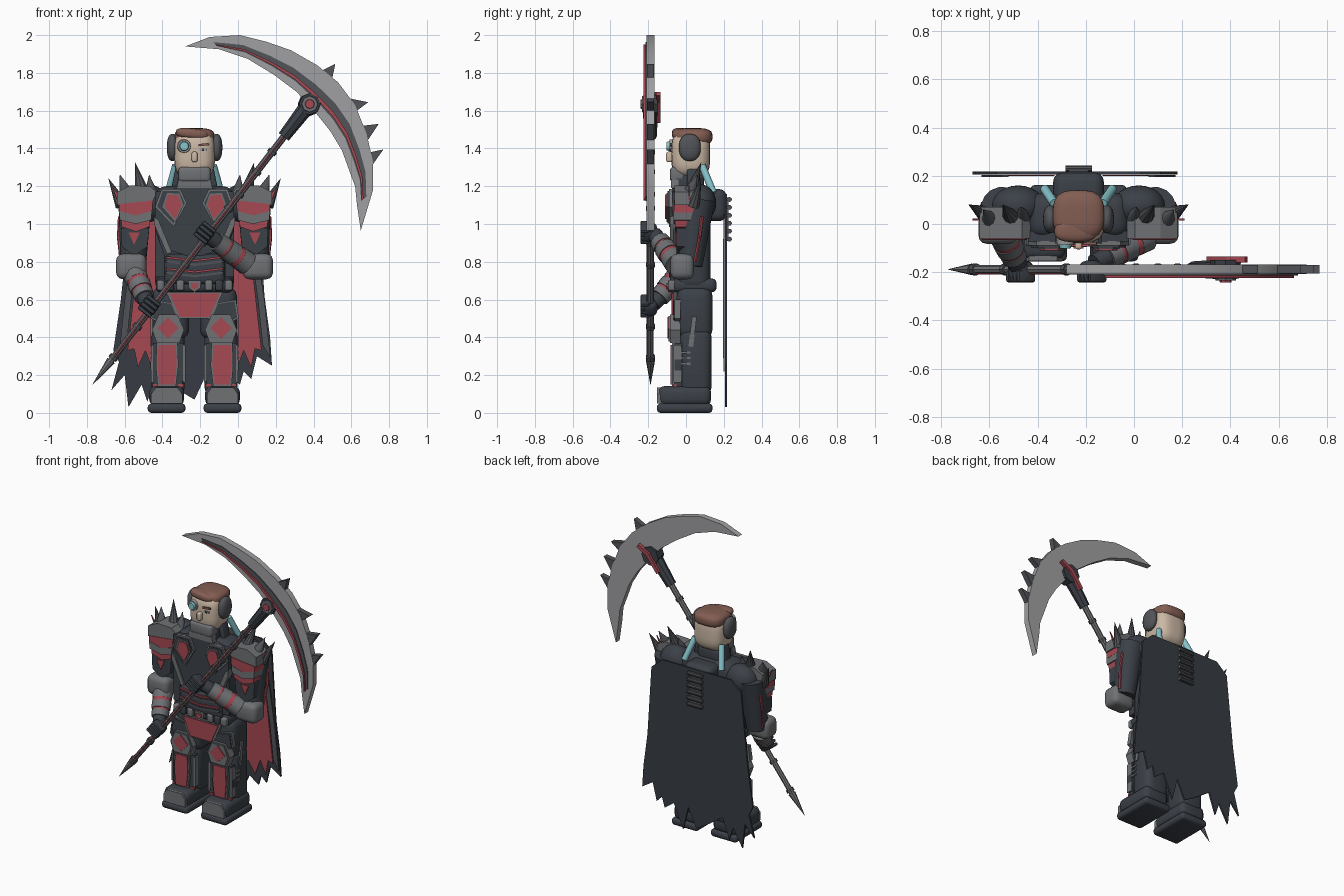
import bpy, bmesh, math
from mathutils import Vector, Matrix

def mat(name, c):
    m = bpy.data.materials.new(name)
    m.diffuse_color = (*c, 1)
    return m

CHAR = mat("charcoal", (0.044, 0.052, 0.064))
CAPE = mat("cape_black", (0.038, 0.045, 0.056))
DARK = mat("spike_grey", (0.085, 0.088, 0.098))
GREY = mat("plate_grey", (0.16, 0.165, 0.175))
STEEL = mat("blade_steel", (0.35, 0.35, 0.36))
RED = mat("crimson", (0.38, 0.065, 0.085))
SKIN = mat("skin", (0.60, 0.48, 0.375))
HAIR = mat("hair_brown", (0.225, 0.11, 0.085))
CYAN = mat("cyan", (0.24, 0.55, 0.60))
origin_x = -0.23          # body centre; set to 0 for the weapon

def finish(name, bm, m, angle=35):
    bmesh.ops.recalc_face_normals(bm, faces=bm.faces[:])
    me = bpy.data.meshes.new(name)
    bm.to_mesh(me)
    bm.free()
    me.materials.append(m)
    for p in me.polygons:
        p.use_smooth = True
    me.set_sharp_from_angle(angle=math.radians(angle))
    o = bpy.data.objects.new(name, me)
    o.location.x = origin_x
    bpy.context.collection.objects.link(o)
    return o

def box(name, c, size, m, bevel=0.0, seg=3, roll=0.0, pitch=0.0):
    bm = bmesh.new()
    bmesh.ops.create_cube(bm, size=1)
    bmesh.ops.scale(bm, vec=size, verts=bm.verts[:])
    if bevel:
        bmesh.ops.bevel(bm, geom=bm.edges[:], offset=bevel, segments=seg, profile=0.5, affect='EDGES')
    bm.transform(Matrix.Translation(c) @ Matrix.Rotation(roll, 4, 'Y') @ Matrix.Rotation(pitch, 4, 'X'))
    return finish(name, bm, m)

def ball(name, c, r, m, p=2.0, roll=0.0):
    """Ellipsoid; a power above 2 makes it boxier."""
    bm = bmesh.new()
    bmesh.ops.create_uvsphere(bm, u_segments=24, v_segments=16, radius=1)
    for v in bm.verts:
        v.co /= sum(abs(k) ** p for k in v.co) ** (1 / p)
    bm.transform(Matrix.Translation(c) @ Matrix.Rotation(roll, 4, 'Y') @ Matrix.Diagonal((*r, 1)))
    return finish(name, bm, m)

def rod(name, a, b, r0, r1, m, sides=12):
    a, b = Vector(a), Vector(b)
    bm = bmesh.new()
    bmesh.ops.create_cone(bm, cap_ends=True, segments=sides, radius1=r0, radius2=r1, depth=(b - a).length)
    bm.transform(Matrix.Translation((a + b) / 2) @ (b - a).to_track_quat('Z', 'Y').to_matrix().to_4x4())
    return finish(name, bm, m)

def plate(name, pts, y0, y1, m):
    """Outline in x,z given thickness along y."""
    bm = bmesh.new()
    f = bm.faces.new([bm.verts.new((x, y0, z)) for x, z in pts])
    g = bmesh.ops.extrude_face_region(bm, geom=[f])
    bmesh.ops.translate(bm, vec=(0, y1 - y0, 0), verts=[v for v in g['geom'] if isinstance(v, bmesh.types.BMVert)])
    return finish(name, bm, m, 20)

def shrink(pts, k):
    cx, cz = sum(p[0] for p in pts) / len(pts), sum(p[1] for p in pts) / len(pts)
    return [(cx + (x - cx) * k, cz + (z - cz) * k) for x, z in pts]

def panel(name, pts, y, th, outer, inner, k=0.75):
    plate(name + "_trim", pts, y, y - th, outer)
    plate(name + "_inlay", shrink(pts, k), y - th + 0.002, y - th - 0.007, inner)

def flip(s, pts):
    return [(s * x, z) for x, z in pts]

# ---- head ----
ball("head", (0, 0.025, 1.37), (0.108, 0.103, 0.125), SKIN, 3.6)
ball("hair", (0, 0.038, 1.462), (0.106, 0.102, 0.046), HAIR, 3.2)
ball("hair_fringe", (-0.012, -0.03, 1.478), (0.088, 0.045, 0.028), HAIR, 2.8, 0.1)
box("nose", (0, -0.085, 1.355), (0.03, 0.04, 0.055), SKIN, 0.01)
box("brow", (0.048, -0.08, 1.420), (0.055, 0.012, 0.012), HAIR, roll=-0.1)
box("eye", (0.045, -0.078, 1.393), (0.038, 0.008, 0.012), STEEL)
box("pupil", (0.045, -0.082, 1.393), (0.012, 0.006, 0.012), CHAR)
rod("eyepiece_ring", (-0.055, -0.05, 1.412), (-0.055, -0.088, 1.412), 0.038, 0.034, STEEL, 16)
rod("eyepiece_lens", (-0.055, -0.08, 1.412), (-0.055, -0.102, 1.412), 0.028, 0.022, CYAN, 16)
box("chin_guard", (0, -0.045, 1.262), (0.17, 0.08, 0.08), GREY, 0.018)
box("collar", (0, 0.01, 1.215), (0.17, 0.17, 0.1), CHAR, 0.025)
plate("collar_front", [(-0.085, 1.235), (0.085, 1.235), (0.095, 1.19), (-0.095, 1.19)], -0.04, -0.08, GREY)
for s in (-1, 1):
    ball("ear_cup", (s * 0.117, 0.02, 1.405), (0.03, 0.058, 0.072), DARK, 2.3)
    rod("breathing_tube", (s * 0.10, 0.085, 1.31), (s * 0.14, 0.145, 1.165), 0.019, 0.019, CYAN)
    box("neck_strap", (s * 0.10, 0.04, 1.225), (0.03, 0.07, 0.14), CHAR, 0.01, roll=s * -0.2)

# ---- torso ----
box("torso", (0, 0.035, 0.92), (0.42, 0.19, 0.56), CHAR, 0.06, 4)
box("upper_back_pack", (0, 0.145, 1.10), (0.21, 0.14, 0.17), CHAR, 0.04, 4)
plate("chest_plate", [(-0.21, 1.17), (-0.09, 1.19), (0.09, 1.19), (0.21, 1.17), (0.21, 1.02),
                      (0.13, 0.86), (0, 0.82), (-0.13, 0.86), (-0.21, 1.02)], -0.03, -0.075, CHAR)
box("belly", (0, -0.04, 0.76), (0.32, 0.09, 0.16), CHAR, 0.025)
for z in (0.815, 0.755):
    for s in (-1, 1):
        box("belly_band", (s * 0.075, -0.087, z), (0.15, 0.012, 0.011), RED, roll=s * -0.12)
        box("belly_ridge", (s * 0.075, -0.085, z - 0.022), (0.16, 0.012, 0.012), DARK, roll=s * -0.12)
box("belt", (0, 0.045, 0.675), (0.41, 0.235, 0.075), CHAR, 0.028)
panel("buckle", [(-0.035, 0.70), (0.035, 0.70), (0.03, 0.66), (0, 0.64), (-0.03, 0.66)], -0.06, 0.035, GREY, RED, 0.6)
panel("groin_guard", [(-0.15, 0.64), (0.15, 0.64), (0.09, 0.50), (-0.09, 0.50)], -0.04, 0.03, GREY, RED, 0.88)
for s in (-1, 1):
    panel("breast", flip(s, [(0.04, 1.11), (0.075, 1.185), (0.175, 1.185), (0.21, 1.09), (0.11, 0.985)]), -0.07, 0.02, GREY, CHAR, 0.86)
    panel("breast_gem", flip(s, [(0.06, 1.10), (0.08, 1.16), (0.145, 1.165), (0.17, 1.09), (0.10, 1.01)]), -0.095, 0.008, GREY, RED, 0.84)
    plate("rib_trim", flip(s, [(0.215, 1.04), (0.215, 1.0), (0.145, 0.84), (0.12, 0.85), (0.19, 1.02)]), -0.04, -0.085, GREY)
    plate("side_rib", flip(s, [(0.21, 0.98), (0.21, 0.72), (0.16, 0.72), (0.16, 0.84)]), -0.02, -0.07, CHAR)
    for u in (0.075, 0.13, 0.18):
        box("belt_pouch", (s * u, -0.075, 0.675), (0.04, 0.04, 0.055), CHAR if u == 0.13 else GREY, 0.01)

# ---- shoulders and arms ----
for s in (-1, 1):
    ball("shoulder", (s * 0.25, 0.075, 1.11), (0.11, 0.085, 0.10), CHAR)
    plate("shoulder_cap", flip(s, [(0.20, 1.17), (0.235, 1.20), (0.34, 1.205), (0.41, 1.17), (0.41, 1.10), (0.22, 1.12)]), 0.07, -0.06, GREY)
    plate("shoulder_red_band", flip(s, [(0.22, 1.125), (0.40, 1.105), (0.40, 1.06), (0.31, 1.035), (0.225, 1.06)]), 0.06, -0.064, RED)
    plate("shoulder_mid", flip(s, [(0.225, 1.07), (0.31, 1.045), (0.40, 1.07), (0.395, 1.02), (0.31, 1.0), (0.23, 1.02)]), 0.06, -0.066, GREY)
    plate("shoulder_low_band", flip(s, [(0.235, 1.025), (0.31, 1.005), (0.39, 1.025), (0.385, 0.985), (0.31, 0.96), (0.24, 0.985)]), 0.05, -0.058, RED)
    plate("arm_shield", flip(s, [(0.24, 0.98), (0.39, 0.98), (0.385, 0.88), (0.32, 0.83), (0.25, 0.88)]), 0.02, -0.05, CHAR)
    plate("arm_shield_mark", flip(s, [(0.29, 0.955), (0.35, 0.955), (0.32, 0.89)]), -0.045, -0.057, RED)
    for a, b in (((0.385, 0.04, 1.10), (0.455, 0.08, 1.24)), ((0.365, 0.02, 1.17), (0.395, 0.06, 1.26)),
                 ((0.28, 0.03, 1.18), (0.315, 0.08, 1.325)), ((0.23, 0.03, 1.16), (0.24, 0.07, 1.26))):
        rod("shoulder_spike", (s * a[0], *a[1:]), (s * b[0], *b[1:]), 0.036, 0.001, DARK, 10)
    plate("spike_stripe", flip(s, [(0.385, 1.13), (0.405, 1.115), (0.44, 1.205)]), 0.022, 0.014, RED)
    rod("upper_arm", (s * 0.315, 0.065, 1.13), (s * 0.325, 0.02, 0.78), 0.09, 0.068, CHAR, 16)
    path = [(0.397, 0.085, 1.04), (0.402, 0.072, 0.93), (0.388, 0.048, 0.80)]
    for a, b in zip(path, path[1:]):
        rod("arm_stripe", (s * a[0], *a[1:]), (s * b[0], *b[1:]), 0.009, 0.009, RED, 6)
    box("elbow_guard", (s * 0.335, -0.02, 0.775), (0.16, 0.125, 0.135), GREY, 0.035)

def forearm(a, b, tag):
    a, b = Vector(a), Vector(b)
    for t0, t1, r, m in ((0, 0.24, 0.064, GREY), (0.22, 0.36, 0.060, RED), (0.34, 0.58, 0.062, GREY),
                         (0.56, 0.66, 0.055, RED), (0.64, 0.84, 0.056, GREY), (0.82, 1.1, 0.043, CHAR)):
        rod(tag + "_forearm_band", a.lerp(b, t0), a.lerp(b, t1), r, r * 0.95, m, 14)

def hand(c, tag):
    box(tag + "_palm", c, (0.09, 0.08, 0.09), CHAR, 0.028, 3, roll=0.66)
    for i in range(4):
        t = (i - 1.5) * 0.025
        box(tag + "_finger", (c[0] + t * 0.61, c[1] - 0.025, c[2] + t * 0.79), (0.088, 0.05, 0.021), CHAR, 0.009, 2, roll=0.66)

forearm((-0.315, -0.035, 0.73), (-0.255, -0.16, 0.59), "right")
hand((-0.24, -0.192, 0.565), "right")
forearm((0.28, -0.05, 0.79), (0.085, -0.155, 0.93), "left")
hand((0.055, -0.192, 0.955), "left")

# ---- legs ----
for s in (-1, 1):
    u = s * 0.14
    box("thigh", (u * 0.9, 0.045, 0.53), (0.195, 0.19, 0.28), CHAR, 0.05)
    box("shin", (u, 0.05, 0.27), (0.175, 0.17, 0.36), CHAR, 0.045)
    box("boot_sole", (s * 0.148, -0.007, 0.025), (0.20, 0.295, 0.05), CHAR, 0.02)
    box("boot", (s * 0.148, -0.007, 0.09), (0.185, 0.28, 0.105), CHAR, 0.035)
    plate("boot_toe_plate", flip(s, [(0.065, 0.05), (0.23, 0.05), (0.23, 0.10), (0.205, 0.135), (0.09, 0.135), (0.065, 0.10)]), -0.10, -0.153, GREY)
    panel("thigh_plate", flip(s, [(0.06, 0.50), (0.10, 0.58), (0.22, 0.60), (0.235, 0.50), (0.15, 0.46)]), -0.03, 0.03, GREY, CHAR, 0.88)
    panel("knee_plate", flip(s, [(0.055, 0.44), (0.09, 0.52), (0.19, 0.52), (0.225, 0.44), (0.20, 0.37), (0.08, 0.37)]), -0.03, 0.055, GREY, GREY, 0.9)
    plate("knee_gem", flip(s, [(0.083, 0.45), (0.14, 0.507), (0.197, 0.45), (0.14, 0.393)]), -0.08, -0.098, RED)
    plate("shin_trim", flip(s, [(0.06, 0.37), (0.22, 0.37), (0.235, 0.25), (0.215, 0.12), (0.07, 0.12), (0.05, 0.25)]), -0.02, -0.06, CHAR)
    panel("shin_plate", flip(s, [(0.09, 0.38), (0.20, 0.38), (0.205, 0.25), (0.195, 0.13), (0.10, 0.13), (0.085, 0.25)]), -0.04, 0.035, GREY, RED, 0.84)
    for u2 in (0.055, 0.225):
        box("shin_edge", (s * u2, -0.045, 0.26), (0.012, 0.04, 0.2), GREY)
        box("ankle_mark", (s * (0.14 + (u2 - 0.14) * 0.8), -0.058, 0.145), (0.03, 0.015, 0.016), RED)
    box("leg_side_plate", (s * 0.227, 0.035, 0.43), (0.012, 0.025, 0.16), GREY, pitch=-0.12)
    for k in range(3):
        box("calf_vent", (s * 0.228, 0.0, 0.26 + k * 0.03), (0.012, 0.045, 0.012), GREY)

# ---- cape ----
plate("cape", [(-0.26, 1.16), (-0.34, 1.09), (-0.39, 0.6), (-0.43, 0.33), (-0.40, 0.27), (-0.44, 0.12), (-0.37, 0.20),
               (-0.35, 0.03), (-0.28, 0.15), (-0.25, 0.06), (-0.2, 0.2), (-0.1, 0.13), (0, 0.07), (0.06, 0.2), (0.10, 0.04),
               (0.17, 0.2), (0.24, 0.15), (0.26, 0.22), (0.30, 0.18), (0.33, 0.30), (0.41, 0.25), (0.40, 0.4),
               (0.37, 0.62), (0.34, 1.09), (0.26, 1.16)], 0.218, 0.206, CAPE)
for s in (-1, 1):
    plate("cape_lining", flip(s, [(0.1, 1.05), (0.28, 1.0), (0.325, 0.6), (0.355, 0.33), (0.32, 0.34), (0.30, 0.24),
                                  (0.26, 0.33), (0.22, 0.22), (0.17, 0.30), (0.1, 0.25)]), 0.204, 0.198, RED)
    plate("cape_edge", flip(s, [(0.29, 0.92), (0.32, 0.92), (0.37, 0.6), (0.402, 0.29), (0.36, 0.36), (0.335, 0.6)]), 0.204, 0.195, DARK)
for i in range(6):
    z = 1.13 - i * 0.042
    rod("spine_bar", (-0.055, 0.23, z), (0.055, 0.23, z), 0.013, 0.013, DARK, 10)
box("spine_strip", (0, 0.220, 1.025), (0.08, 0.008, 0.23), DARK)

# ---- scythe ----
origin_x = 0
Y = -0.188
A, B = Vector((-0.77, Y, 0.15)), Vector((0.38, Y, 1.64))
rod("shaft", A.lerp(B, 0.08), B, 0.017, 0.019, GREY, 8)
rod("shaft_tip", A.lerp(B, 0.085), A, 0.024, 0.001, GREY, 8)
off = Vector((0, -0.017, 0))
rod("shaft_stripe", A.lerp(B, 0.1) + off, A.lerp(B, 0.88) + off, 0.005, 0.005, RED, 6)
for t in (0.09, 0.2, 0.27, 0.42, 0.5, 0.62, 0.67, 0.75, 0.82):
    rod("shaft_ring", A.lerp(B, t), A.lerp(B, t + 0.012), 0.025, 0.025, DARK, 8)
rod("blade_socket", A.lerp(B, 0.88), A.lerp(B, 0.99), 0.033, 0.042, CHAR, 8)
OUT = [(-0.28, 1.94), (-0.15, 1.99), (0.01, 2.0), (0.15, 1.965), (0.28, 1.92), (0.42, 1.84), (0.53, 1.75), (0.62, 1.63),
       (0.68, 1.48), (0.715, 1.33), (0.715, 1.18), (0.65, 0.965)]
INN = [(-0.28, 1.94), (-0.1, 1.925), (0.05, 1.875), (0.19, 1.79), (0.31, 1.70), (0.41, 1.59), (0.49, 1.49), (0.55, 1.39),
       (0.59, 1.28), (0.62, 1.2), (0.63, 1.10), (0.65, 0.965)]

def band(t0, t1, lo, hi):
    """Strip that follows the blade between two fractions of its width."""
    at = lambda t: [(a[0] + (b[0] - a[0]) * t, a[1] + (b[1] - a[1]) * t) for a, b in zip(OUT, INN)][lo:hi]
    return at(t0) + at(t1)[::-1]

plate("blade", OUT + INN[-2:0:-1], -0.168, -0.208, STEEL)
plate("blade_inlay", band(0.42, 0.74, 1, 11), -0.205, -0.214, DARK)
plate("blade_stripe", band(0.60, 0.70, 1, 11), -0.21, -0.224, RED)
for pts in ([(0.45, 1.815), (0.50, 1.775), (0.515, 1.848)], [(0.59, 1.665), (0.63, 1.60), (0.69, 1.645)],
            [(0.66, 1.52), (0.685, 1.44), (0.745, 1.53)], [(0.70, 1.38), (0.71, 1.31), (0.77, 1.395)]):
    plate("blade_spike", pts, -0.17, -0.206, DARK)
# hub on the front, bent strip on the back
rod("hub", (0.38, -0.15, 1.635), (0.38, -0.226, 1.635), 0.064, 0.056, CHAR, 8)
rod("hub_rim", (0.38, -0.22, 1.635), (0.38, -0.234, 1.635), 0.046, 0.042, GREY, 8)
rod("hub_gem", (0.38, -0.22, 1.635), (0.38, -0.242, 1.635), 0.028, 0.024, RED, 8)
plate("back_strip", [(0.30, 1.55), (0.32, 1.535), (0.40, 1.64), (0.47, 1.68), (0.46, 1.70), (0.38, 1.66)], -0.16, -0.135, RED)
